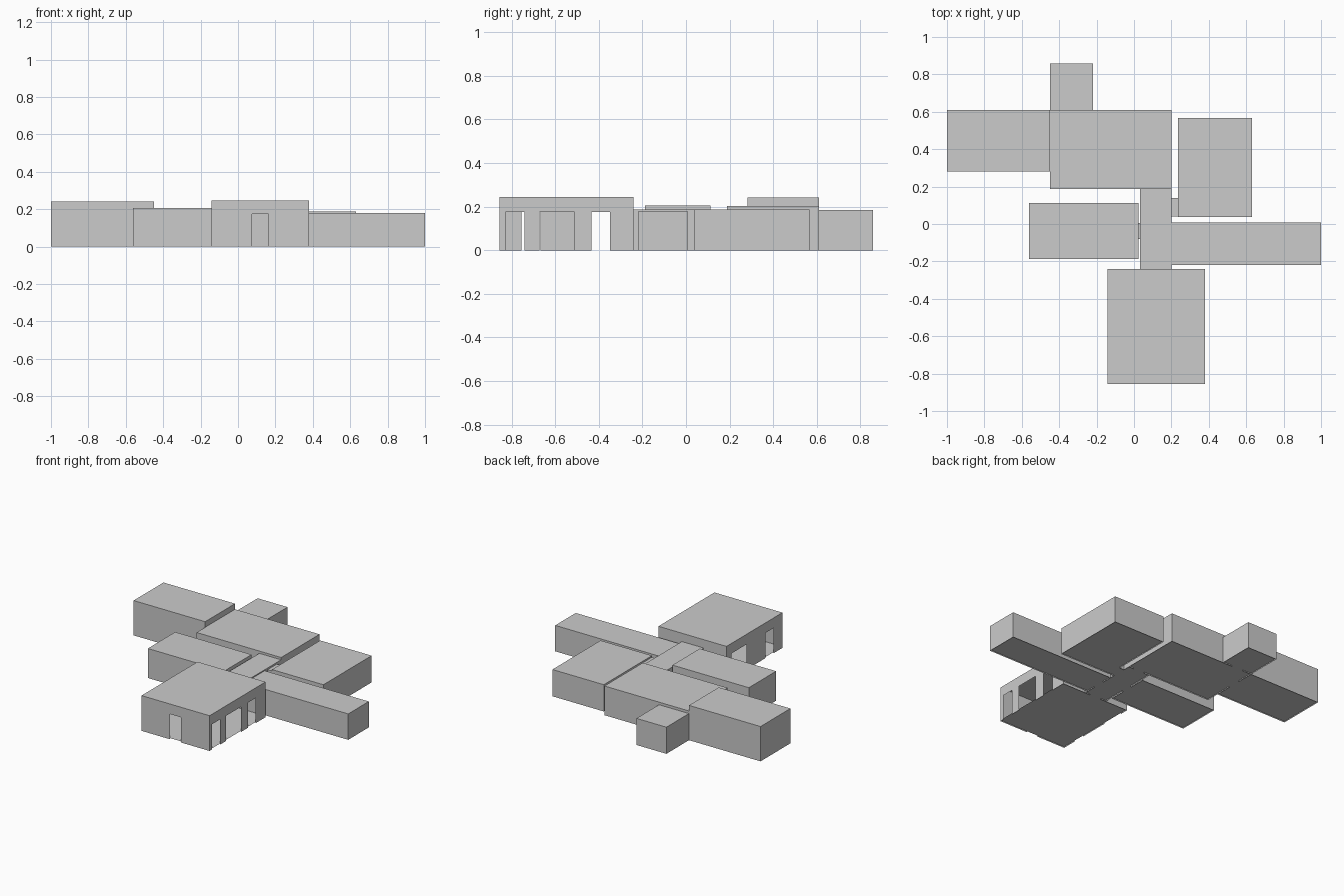
import bpy, bmesh

if "Cube" in bpy.data.objects:
    bpy.data.objects.remove(bpy.data.objects["Cube"])

DOOR_H = 0.175   # height of every doorway
FLOOR_Z = 0.008  # floors sit just above the bottom edge of the walls


def finish(bm, name):
    bmesh.ops.remove_doubles(bm, verts=bm.verts, dist=1e-5)
    mesh = bpy.data.meshes.new(name)
    bm.to_mesh(mesh)
    bm.free()
    bpy.context.collection.objects.link(bpy.data.objects.new(name, mesh))


def quad(bm, *points):
    bm.faces.new([bm.verts.new(p) for p in points])


def slab(bm, x0, x1, y0, y1, z, up):
    pts = [(x0, y0, z), (x1, y0, z), (x1, y1, z), (x0, y1, z)]
    quad(bm, *(pts if up else pts[::-1]))


def wall(bm, side, box, h, doors=()):
    """One thin wall, split into piers and lintels around its doorways."""
    x0, x1, y0, y1 = box
    lo, hi = (x0, x1) if side in "SN" else (y0, y1)

    def piece(a, b, z0, z1):
        if side in "NW":
            a, b = b, a
        if side in "SN":
            y = y0 if side == "S" else y1
            quad(bm, (a, y, z0), (b, y, z0), (b, y, z1), (a, y, z1))
        else:
            x = x0 if side == "W" else x1
            quad(bm, (x, a, z0), (x, b, z0), (x, b, z1), (x, a, z1))

    cursor = lo
    for a, b in sorted(doors):
        if a > cursor:
            piece(cursor, a, 0, h)
        if h > DOOR_H:
            piece(a, b, DOOR_H, h)
        cursor = b
    if cursor < hi:
        piece(cursor, hi, 0, h)


def room(name, box, h, sides="SNWE", **doors):
    bm = bmesh.new()
    slab(bm, *box, h, True)
    slab(bm, *box, FLOOR_Z, False)
    for side in sides:
        wall(bm, side, box, h, doors.get(side, ()))
    finish(bm, name)


# Front hall with its open doorways
room("front_hall", (-0.143, 0.38, -0.855, -0.24), 0.245,
     S=[(0.076, 0.162)],
     E=[(-0.828, -0.741), (-0.672, -0.511), (-0.434, -0.348)],
     W=[(-0.755, -0.668), (-0.46, -0.298)],
     N=[(0.076, 0.162)])

# Central corridor joining the wings
room("central_corridor", (0.032, 0.20, -0.24, 0.19), 0.187,
     S=[(0.076, 0.162)], N=[(0.076, 0.162)],
     W=[(-0.08, 0.006)], E=[(-0.15, -0.064), (0.04, 0.14)])

# Wings and rooms
room("right_wing", (0.20, 1.0, -0.218, 0.008), 0.18, sides="SNE")
room("left_room", (-0.562, 0.025, -0.187, 0.113), 0.205, E=[(-0.08, 0.006)])
room("back_hall", (-0.45, 0.20, 0.188, 0.61), 0.203,
     S=[(0.076, 0.162)], W=[(0.40, 0.486)], N=[(-0.38, -0.294)])
room("back_left_room", (-1.0, -0.45, 0.282, 0.61), 0.242, E=[(0.40, 0.486)])
room("back_store", (-0.45, -0.22, 0.61, 0.858), 0.185, sides="NWE")
room("back_right_room", (0.235, 0.63, 0.038, 0.567), 0.186, W=[(0.04, 0.14)])

# Short door passages through the wall gaps
room("right_door_passage", (0.20, 0.235, 0.04, 0.14), DOOR_H, sides="SN")
room("left_door_passage", (0.025, 0.032, -0.08, 0.006), DOOR_H, sides="SN")
